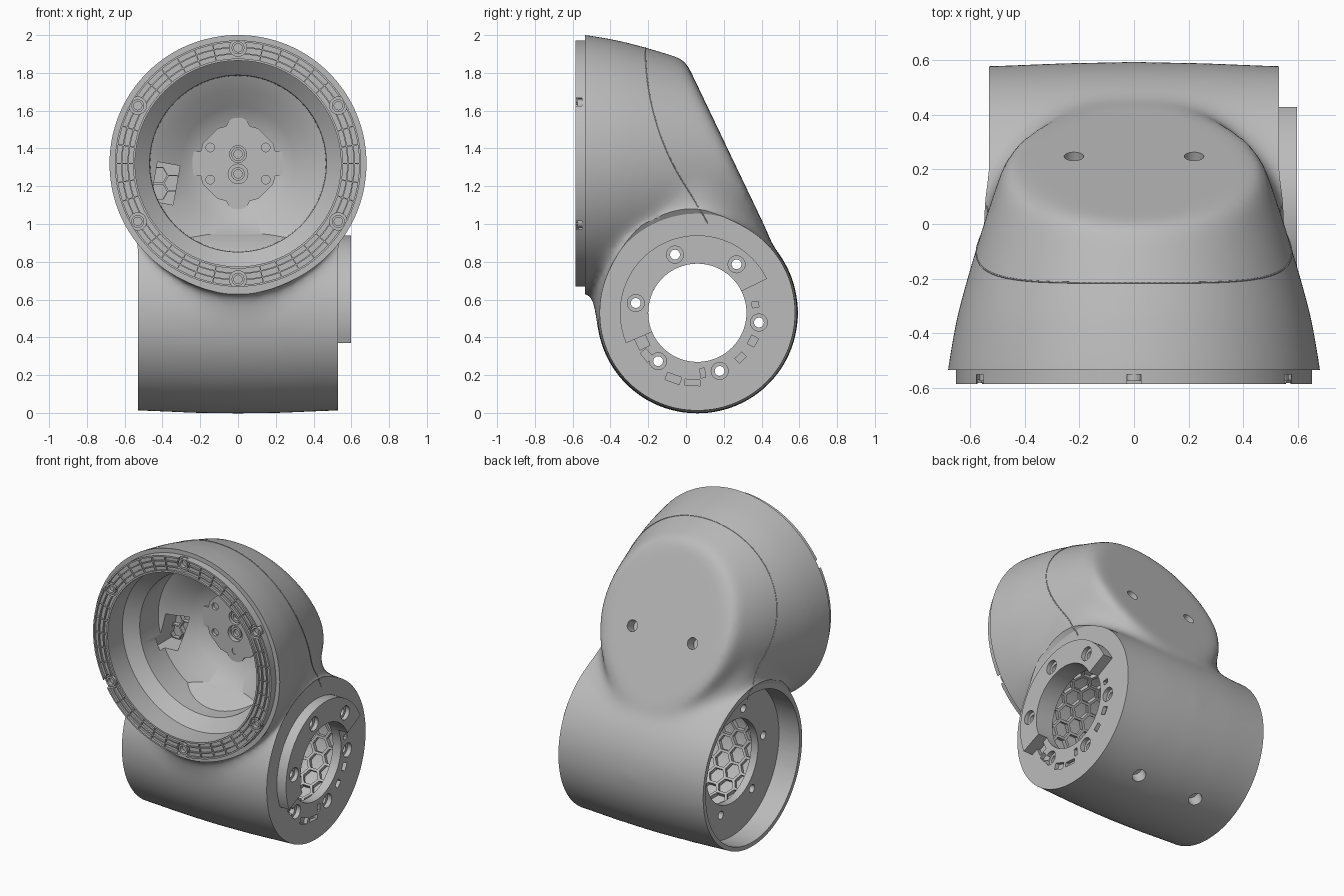
import bpy, bmesh
from math import pi, sin, cos, radians, sqrt, copysign
from mathutils import Vector, Matrix
from mathutils.bvhtree import BVHTree

if "Cube" in bpy.data.objects:
    bpy.data.objects.remove(bpy.data.objects["Cube"])

grey = bpy.data.materials.new("satin grey")
grey.use_nodes = True
grey.diffuse_color = (0.5, 0.5, 0.5, 1)
grey.node_tree.nodes["Principled BSDF"].inputs["Base Color"].default_value = (0.5, 0.5, 0.5, 1)

HEAD = Vector((0, 0, 1.32))       # axis of the round opening, along y
BARREL = Vector((0, 0.06, 0.53))  # axis of the cross barrel, along x
X, Y = Vector((1, 0, 0)), Vector((0, 1, 0))


def finish(name, bm):
    bmesh.ops.recalc_face_normals(bm, faces=bm.faces)
    me = bpy.data.meshes.new(name)
    bm.to_mesh(me)
    bm.free()
    me.materials.append(grey)
    ob = bpy.data.objects.new(name, me)
    bpy.context.collection.objects.link(ob)
    return ob


def around(centre, axis, r, deg):
    side = Y if axis == X else X
    return centre + Matrix.Rotation(radians(deg), 3, axis) @ side * r


def lathe(bm, profile, centre, axis, start=0, sweep=360, steps=96, closed=False):
    """Turn (radius, height) points about an axis through centre."""
    full = sweep == 360
    rings = [[bm.verts.new(around(centre + axis * h, axis, r, start + sweep * i / steps))
              for r, h in profile] for i in range(steps if full else steps + 1)]
    for a, b in zip(rings, rings[1:] + rings[:1] if full else rings[1:]):
        for j in range(len(profile) if closed else len(profile) - 1):
            k = (j + 1) % len(profile)
            bm.faces.new((a[j], a[k], b[k], b[j]))
    if not full:
        bm.faces.new(rings[0])
        bm.faces.new(rings[-1])
    bmesh.ops.remove_doubles(bm, verts=bm.verts, dist=1e-4)


def loft(bm, sections, steps=64):
    """Stack rounded sections given as (z, centre y, half width, half depth)."""
    def soft(v):
        return copysign(abs(v) ** .8, v)
    turns = [2 * pi * i / steps for i in range(steps)]
    rings = [[bm.verts.new((w * soft(cos(t)), cy + d * soft(sin(t)), z)) for t in turns]
             for z, cy, w, d in sections]
    for a, b in zip(rings, rings[1:]):
        for i in range(steps):
            bm.faces.new((a[i - 1], a[i], b[i], b[i - 1]))
    bm.faces.new(rings[0])
    bm.faces.new(rings[-1])


def turned(name, *args, **kw):
    bm = bmesh.new()
    lathe(bm, *args, **kw)
    return finish(name, bm)


def pins(name, items, segs=24):
    """Cylinders given as (start, end, radius)."""
    bm = bmesh.new()
    for a, b, r in items:
        d = b - a
        m = Matrix.Translation((a + b) / 2) @ d.to_track_quat('Z', 'Y').to_matrix().to_4x4()
        bmesh.ops.create_cone(bm, cap_ends=True, segments=segs, radius1=r, radius2=r,
                              depth=d.length, matrix=m)
    return finish(name, bm)


def boxes(name, items):
    """Boxes given as (centre, size, turn axis, degrees)."""
    bm = bmesh.new()
    for c, s, axis, deg in items:
        m = Matrix.Translation(c) @ Matrix.Rotation(radians(deg), 4, axis) @ Matrix.Diagonal((*s, 1))
        bmesh.ops.create_cube(bm, size=1, matrix=m)
    return finish(name, bm)


def apply(ob, kind, **settings):
    mod = ob.modifiers.new("m", kind)
    for k, v in settings.items():
        setattr(mod, k, v)
    dg = bpy.context.evaluated_depsgraph_get()
    me = bpy.data.meshes.new_from_object(ob.evaluated_get(dg))
    ob.modifiers.clear()
    ob.data = me


def volume(ob):
    bm = bmesh.new()
    bm.from_mesh(ob.data)
    v = bm.calc_volume(signed=True)
    bm.free()
    return v


def cut(ob, cutter, keep=False):
    """Subtract a cutter, trying solvers until the volume shrinks sensibly."""
    whole, before = ob.data, volume(ob)
    for solver in ('MANIFOLD', 'EXACT', 'FLOAT'):
        apply(ob, 'BOOLEAN', operation='DIFFERENCE', object=cutter, solver=solver)
        if .1 * before < volume(ob) < before * (1 - 1e-5):
            break
        ob.data = whole
    if not keep:
        bpy.data.objects.remove(cutter)


def smooth(ob, angle=32):
    bpy.ops.object.select_all(action='DESELECT')
    ob.select_set(True)
    bpy.context.view_layer.objects.active = ob
    bpy.ops.object.shade_smooth_by_angle(angle=radians(angle))


# Housing: flared head with a sloping back, flowing through a neck into the barrel
bm = bmesh.new()
lathe(bm, [(0, -.75), (.7, -.75), (.684, -.535), (.652, -.35), (.612, -.2), (.552, 0),
           (.485, .2), (.38, .5), (0, .5)], HEAD, Y)
slope = Vector((0, .9, .43)).normalized()
bmesh.ops.bisect_plane(bm, geom=bm.verts[:] + bm.edges[:] + bm.faces[:],
                       plane_co=(0, 0, 1.86), plane_no=slope, clear_outer=True)
bmesh.ops.holes_fill(bm, edges=[e for e in bm.edges if e.is_boundary])
lathe(bm, [(0, -.72), (.516, -.72), (.519, -.53), (.531, -.25), (.535, 0), (.531, .25),
           (.519, .53), (.516, .72), (0, .72)], BARREL, X)
loft(bm, [(.35, .05, .45, .47), (.55, 0, .5, .487), (.75, 0, .52, .5), (.95, 0, .53, .435),
          (1.12, -.03, .54, .378), (1.3, -.08, .54, .325)])
housing = finish("housing", bm)
apply(housing, 'REMESH', mode='VOXEL', voxel_size=.018)
apply(housing, 'SMOOTH', factor=.5, iterations=65)
bm = bmesh.new()
bm.from_mesh(housing.data)
bmesh.ops.recalc_face_normals(bm, faces=bm.faces)
bm.to_mesh(housing.data)
bm.free()

# Trim the front plane and both barrel ends
cut(housing, boxes("trim", [(Vector((0, -1.035, 1)), (3, 1, 4), X, 0)]))
for s in (-1, 1):
    cut(housing, turned("trim", [(0, .53 * s), (.525, .53 * s), (.6, .58 * s), (.8, .74 * s),
                                 (0, .74 * s)], BARREL, X))

# Seam line of the back cover, laid on the surface
bm = bmesh.new()
bm.from_mesh(housing.data)
tree = BVHTree.FromBMesh(bm)
bm.free()
path = []
for i in range(-60, 61):
    a = radians(121 * i / 60)
    out = Vector((sin(a), 0, cos(a)))
    origin = HEAD + Y * (-.215 + .4 * (.6 - .6 * cos(a)) ** 2)
    hit = tree.ray_cast(origin + out * 2, -out)[0]
    if hit:
        path.append(hit)
curve = bpy.data.curves.new("cover_seam", 'CURVE')
curve.dimensions = '3D'
curve.bevel_depth = .003
curve.bevel_resolution = 1
line = curve.splines.new('POLY')
line.points.add(len(path) - 1)
for p, co in zip(line.points, path):
    p.co = (*co, 1)
curve.materials.append(grey)
bpy.context.collection.objects.link(bpy.data.objects.new("cover_seam", curve))

# Round cavity in the head, with the barrel wall bulging into it
cavity = turned("cavity", [(0, -.7), (.545, -.7), (.545, -.43), (.468, -.36), (.465, -.17),
                           (.39, -.13), (.3, -.06), (.2, 0), (0, .02)], HEAD, Y)
cut(cavity, pins("trim", [(BARREL - X, BARREL + X, .46)], 96))
cut(housing, cavity)

# Barrel interior: bore, open end, hub hole
cut(housing, turned("bore", [(0, -.7), (.49, -.7), (.49, -.38), (.27, -.38), (.27, -.33), (.41, -.33),
                             (.41, .47), (.26, .47), (.26, .7), (0, .7)], BARREL, X))

# Raised half flange on the barrel end
flange = turned("half_flange", [(.26, .51), (.41, .51), (.41, .597), (.26, .597)], BARREL, X,
                start=26, sweep=177, steps=48, closed=True)

# Screw holes through both end plates
bolts = [around(BARREL, X, .33, 51 + 60 * k) for k in range(6)]
drill = pins("drill", [(p - X, p + X, .026) for p in bolts])
cut(housing, drill, keep=True)
cut(flange, drill)
counterbore = pins("counterbore", [(p + X * (.57 if k < 3 else .5), p + X * .7, .045)
                                   for k, p in enumerate(bolts)])
cut(housing, counterbore, keep=True)
cut(flange, counterbore)

# Small pockets in the barrel end face
cut(housing, boxes("pockets", [
    (around(BARREL + X * .53, X, r, a), (.05, w, h), X, a)
    for r, a, w, h in [(.31, 8, .035, .03), (.33, 333, .04, .05), (.33, 314, .035, .05),
                       (.32, 275, .05, .025), (.33, 205, .06, .1), (.35, 220, .04, .06),
                       (.37, 250, .04, .08), (.37, 266, .03, .08)]]))

# Cover screw holes in the sloping back and under the barrel, window in the head wall
back = Vector((0, .243, 1.34))
under = Vector((0, .25, -.467))
items = []
for s in (-.22, .22):
    items.append((back + X * s - slope * .07, back + X * s + slope * .1, .036))
    items.append((BARREL + X * s + under * .86, BARREL + X * s + under * 1.2, .043))
cut(housing, pins("cover_holes", items))
cut(housing, boxes("window", [(Vector((-.385, -.12, 1.215)), (.12, .2, .21), Y, 10)]))
smooth(housing)
smooth(flange)


# Hexagon frame seen in the window, and honeycomb ribs lining the bore
def honeycomb(name, cells, size, rim):
    bm = bmesh.new()
    for u, v in cells:
        bm.faces.new([bm.verts.new((u + size * cos(k * pi / 3), v + size * sin(k * pi / 3), 0))
                      for k in range(6)])
    bmesh.ops.remove_doubles(bm, verts=bm.verts, dist=1e-4)
    inner = bm.faces[:]
    bmesh.ops.inset_individual(bm, faces=inner, thickness=rim)
    bmesh.ops.delete(bm, geom=inner, context='FACES')
    return finish(name, bm)


N, R = 24, .41
width = 2 * pi * R / N
size = width / sqrt(3)
ribs = honeycomb("honeycomb_ribs", [(-.26 + 1.5 * size * i, (j + i % 2 / 2) * width)
                                    for i in range(8) for j in range(N)], size, .01)
for v in ribs.data.vertices:
    a = v.co.y / R
    v.co = BARREL + Vector((v.co.x, (R - .012) * cos(a), (R - .012) * sin(a)))
apply(ribs, 'SOLIDIFY', thickness=.026, offset=0)

frame = honeycomb("window_honeycomb", [(0, .0433), (0, -.0433), (.075, 0)], .05, .006)
frame.data.transform(Matrix.Translation((-.42, -.035, 1.215)) @ Matrix.Rotation(pi / 2, 4, 'X'))
apply(frame, 'SOLIDIFY', thickness=.03, offset=0)

# Hub plate at the back of the cavity
hub = pins("hub_plate", [(HEAD + Y * .06, HEAD - Y * .03, .215)], 12)
lobes = pins("hub_lobes", [(p + Y * .06, p - Y * .025, .065) for p in
                           (around(HEAD, Y, .18 if k % 2 else .215, 90 * k) for k in range(4))])
holes = [(p - Y, p - Y * .01, .023) for p in (around(HEAD, Y, .17, 90 + 60 * k) for k in range(6))]
sockets = bmesh.new()
for dz, r in ((.05, .045), (-.055, .052)):
    p = HEAD + Vector((0, 0, dz))
    holes.append((p - Y, p, r))
    lathe(sockets, [(.022, -.02), (.036, -.02), (.036, .01), (.022, .01)], p, Y, steps=24, closed=True)
cut(hub, pins("hub_holes", holes))
for ob in (hub, lobes, finish("hub_sockets", sockets)):
    smooth(ob)

# Front mounting ring with concentric channels
ring = turned("front_ring", [(.545, -.52), (.545, -.585), (.556, -.585), (.556, -.57), (.578, -.57),
                             (.578, -.582), (.585, -.582), (.585, -.57), (.612, -.57), (.612, -.582),
                             (.619, -.582), (.619, -.57), (.642, -.57), (.642, -.585), (.652, -.585),
                             (.652, -.52)], HEAD, Y, closed=True)
screws = [around(HEAD, Y, .613, 90 + 60 * k) for k in range(6)]
cut(ring, pins("notches", [(p - Y, p - Y * .55, .046) for p in screws]))
smooth(ring)

# Screw eyes and radial ribs on the ring
eyes = bmesh.new()
for p in screws:
    lathe(eyes, [(.022, -.545), (.022, -.574), (.034, -.574), (.034, -.545)], p, Y, steps=24, closed=True)
smooth(finish("screw_eyes", eyes))
boxes("ring_ribs", [(around(HEAD, Y, .6, 90 + 60 * k + d) - Y * .573, (.09, .016, .006), Y, 90 + 60 * k + d)
                    for k in range(6) for d in (12, 21, 30, 39, 48)])
